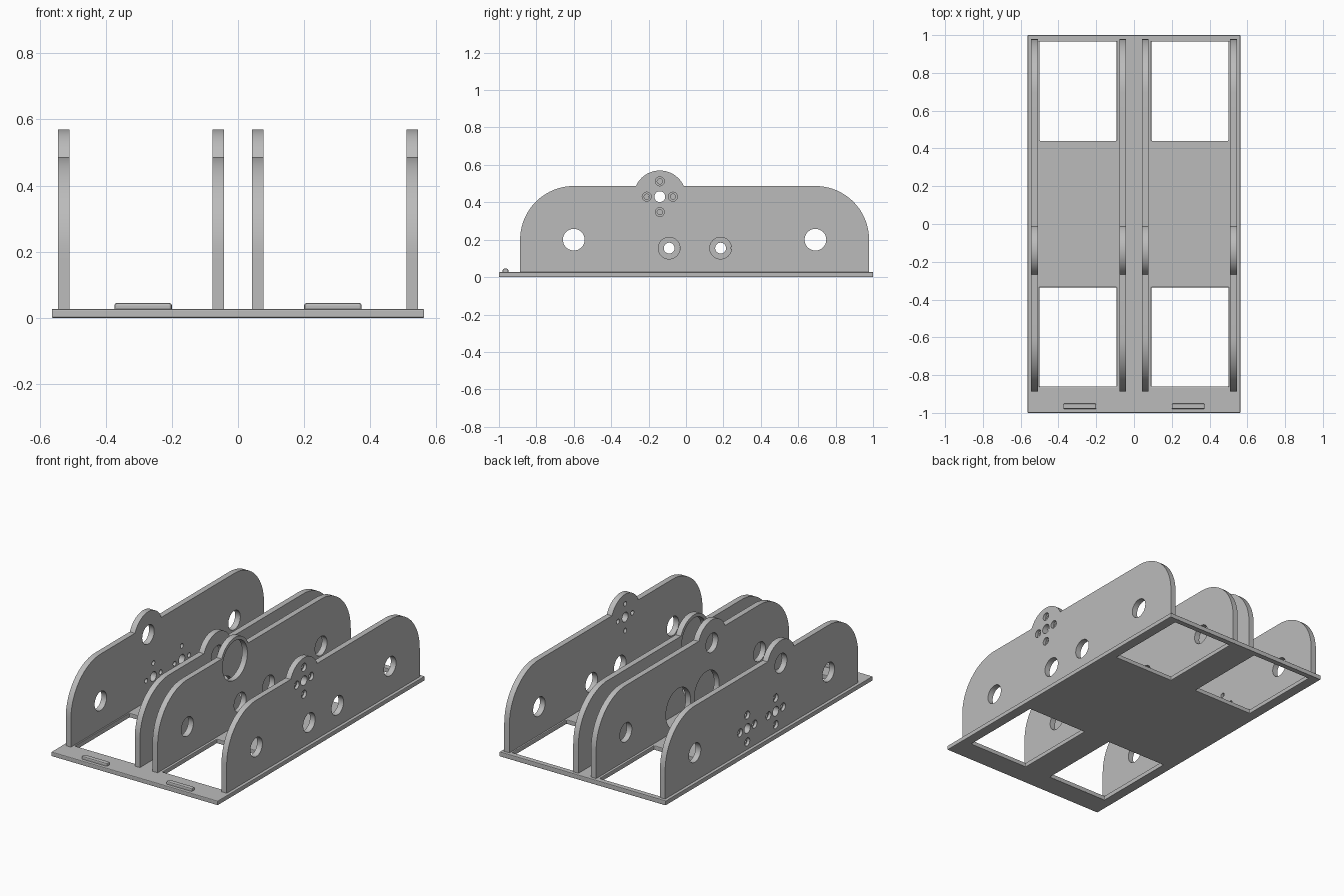
import bpy, bmesh
from math import sin, cos, pi, radians
from mathutils import Matrix

old = bpy.data.objects.get("Cube")
if old:
    bpy.data.objects.remove(old, do_unlink=True)

grey = bpy.data.materials.new("plain grey")
grey.use_nodes = True
grey.diffuse_color = (0.5, 0.5, 0.5, 1)
grey.node_tree.nodes["Principled BSDF"].inputs["Base Color"].default_value = (0.5, 0.5, 0.5, 1)

BASE_TOP, THICK = 0.027, 0.035
BOSS = (-0.14, 0.43)
AXLES = [(-0.09, 0.155), (0.185, 0.155)]
ENDS = [(-0.6, 0.2), (0.692, 0.2)]


def finish(name, bm):
    bmesh.ops.recalc_face_normals(bm, faces=bm.faces)
    mesh = bpy.data.meshes.new(name)
    bm.to_mesh(mesh)
    bm.free()
    mesh.materials.append(grey)
    obj = bpy.data.objects.new(name, mesh)
    bpy.context.collection.objects.link(obj)
    return obj


def box(name, x0, x1, y0, y1, z0, z1):
    bm = bmesh.new()
    mat = Matrix.Translation(((x0 + x1) / 2, (y0 + y1) / 2, (z0 + z1) / 2))
    bmesh.ops.create_cube(bm, size=1, matrix=mat @ Matrix.Diagonal((x1 - x0, y1 - y0, z1 - z0, 1)))
    return finish(name, bm)


def rod(x, y, z, r, length):
    bm = bmesh.new()
    mat = Matrix.Translation((x, y, z)) @ Matrix.Rotation(pi / 2, 4, "Y")
    bmesh.ops.create_cone(bm, cap_ends=True, segments=40, radius1=r, radius2=r, depth=length, matrix=mat)
    return finish("cutter", bm)


def apply(obj):
    bpy.ops.object.select_all(action="DESELECT")
    bpy.context.view_layer.objects.active = obj
    obj.select_set(True)
    for mod in list(obj.modifiers):
        bpy.ops.object.modifier_apply(modifier=mod.name)


def cut(obj, cutters):
    for c in cutters:
        mod = obj.modifiers.new("cut", "BOOLEAN")
        mod.operation, mod.solver, mod.object = "DIFFERENCE", "EXACT", c
    apply(obj)
    for c in cutters:
        bpy.data.objects.remove(c, do_unlink=True)


def bevel(obj, width):
    mod = obj.modifiers.new("bevel", "BEVEL")
    mod.width, mod.segments, mod.limit_method = width, 2, "ANGLE"
    apply(obj)


def arc(centre, r, a0, a1, n):
    angles = [radians(a0 + (a1 - a0) * i / n) for i in range(n + 1)]
    return [(centre[0] + r * cos(a), centre[1] + r * sin(a)) for a in angles]


# Upright plate: rounded shoulders and a round boss on the top edge
def plate(name, x):
    r = 0.287
    outline = [(ENDS[0][0] - r, 0.02)] + arc(ENDS[0], r, 180, 90, 20)
    outline += arc(BOSS, 0.14, 156, 24, 24)
    outline += arc(ENDS[1], r, 90, 0, 20) + [(ENDS[1][0] + r, 0.02)]
    bm = bmesh.new()
    face = bm.faces.new([bm.verts.new((x - THICK / 2, y, z)) for y, z in outline])
    ext = bmesh.ops.extrude_face_region(bm, geom=[face])["geom"]
    bmesh.ops.translate(bm, vec=(THICK, 0, 0), verts=[v for v in ext if isinstance(v, bmesh.types.BMVert)])
    return finish(name, bm)


# Motor mount: shaft hole and four screw holes, counterbored on the outer face
def mount(x, y, z):
    side = 1 if x > 0 else -1
    cutters = [rod(x, y, z, 0.029, 0.1)]
    for dy, dz in ((0.07, 0), (-0.07, 0), (0, 0.082), (0, -0.082)):
        cutters.append(rod(x, y + dy, z + dz, 0.014, 0.1))
        cutters.append(rod(x + side * 0.025, y + dy, z + dz, 0.024, 0.05))
    return cutters


def holes(x, spots, r):
    return [rod(x, y, z, r, 0.1) for y, z in spots]


# Base plate with four openings
base = box("base_plate", -0.563, 0.563, -1, 1, 0, BASE_TOP)
cut(base, [box("cutter", min(s * 0.092, s * 0.5), max(s * 0.092, s * 0.5), y0, y1, -0.1, 0.1)
           for s in (-1, 1) for y0, y1 in ((-0.86, -0.335), (0.44, 0.965))])
bevel(base, 0.004)

# Front locating ridges
for side, cx in (("left", 0.287), ("right", -0.287)):
    ridge = box(side + "_front_ridge", cx - 0.087, cx + 0.087, -0.98, -0.95, 0.02, 0.045)
    bevel(ridge, 0.007)

# Four upright plates; each pair carries its motor mounts on the outside
left_outer = plate("left_outer_plate", 0.527)
cut(left_outer, holes(0.527, ENDS + AXLES, 0.058) + mount(0.527, *BOSS))

left_inner = plate("left_inner_plate", 0.06)
cut(left_inner, holes(0.06, ENDS + AXLES, 0.058) + holes(0.06, [BOSS], 0.12))

right_inner = plate("right_inner_plate", -0.06)
cut(right_inner, holes(-0.06, ENDS + [BOSS], 0.058) + holes(-0.06, AXLES, 0.12))

right_outer = plate("right_outer_plate", -0.527)
cut(right_outer, holes(-0.527, ENDS + [BOSS], 0.058) + mount(-0.527, *AXLES[0]) + mount(-0.527, *AXLES[1]))

# Smooth the curved rims while keeping edges crisp
bpy.ops.object.select_all(action="DESELECT")
for obj in (left_outer, left_inner, right_inner, right_outer):
    obj.select_set(True)
bpy.ops.object.shade_smooth_by_angle(angle=radians(30))
